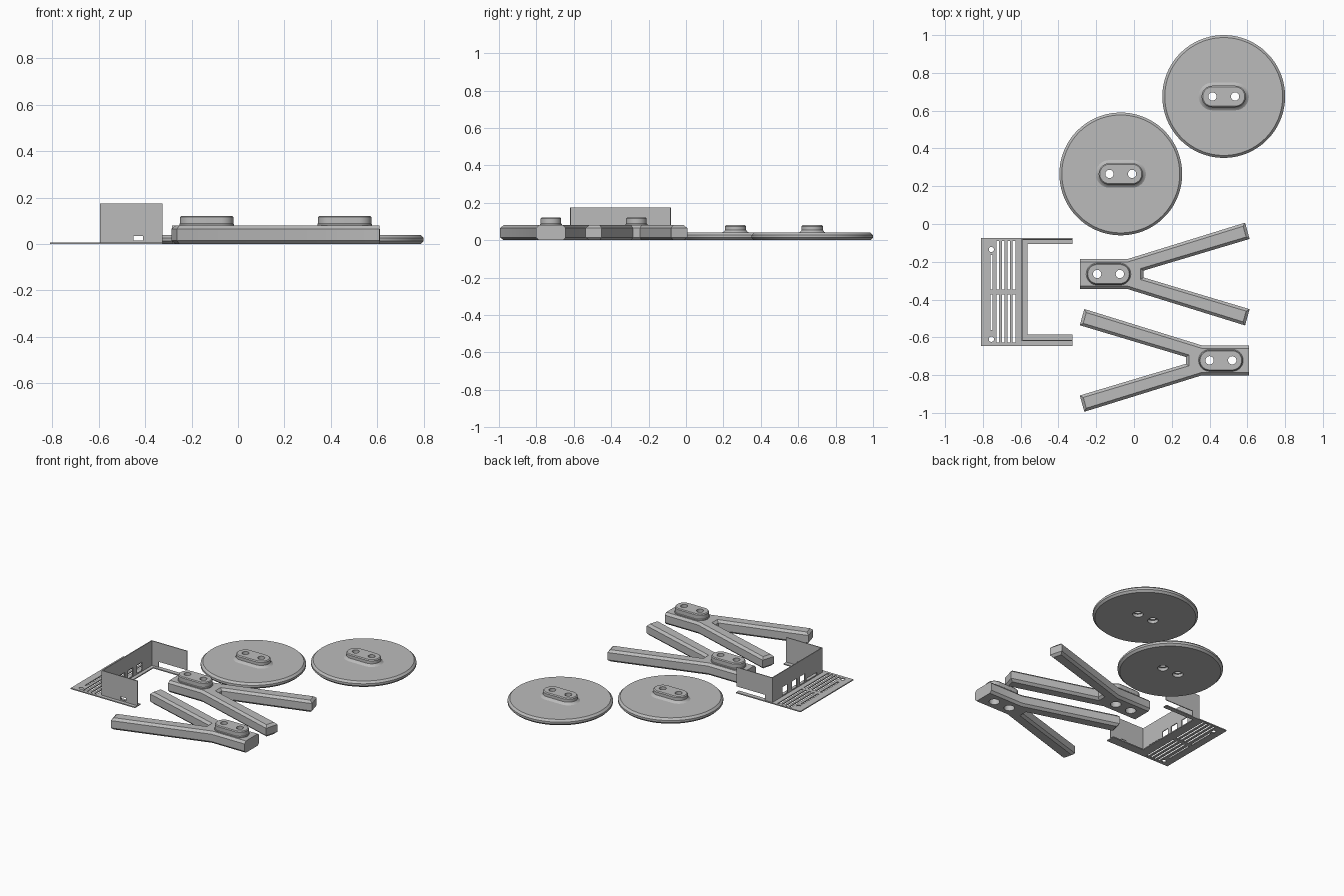
import bpy, bmesh, math

if "Cube" in bpy.data.objects:
    bpy.data.objects.remove(bpy.data.objects["Cube"])

grey = bpy.data.materials.new("plain grey")
grey.diffuse_color = (0.5, 0.5, 0.5, 1)
grey.use_nodes = True
grey.node_tree.nodes["Principled BSDF"].inputs["Base Color"].default_value = grey.diffuse_color


def finish(name, bm, smooth=False):
    bmesh.ops.recalc_face_normals(bm, faces=bm.faces)
    mesh = bpy.data.meshes.new(name)
    bm.to_mesh(mesh)
    bm.free()
    ob = bpy.data.objects.new(name, mesh)
    bpy.context.collection.objects.link(ob)
    mesh.materials.append(grey)
    if smooth:
        shade(ob)
    return ob


def activate(ob):
    bpy.ops.object.select_all(action='DESELECT')
    ob.select_set(True)
    bpy.context.view_layer.objects.active = ob


def shade(ob):
    activate(ob)
    bpy.ops.object.shade_smooth_by_angle(angle=math.radians(25))


def loft(name, rings):
    """Solid through rings of equal point count."""
    bm = bmesh.new()
    loops = [[bm.verts.new(p) for p in ring] for ring in rings]
    n = len(loops[0])
    for a, b in zip(loops, loops[1:]):
        for i in range(n):
            j = (i + 1) % n
            bm.faces.new((a[i], a[j], b[j], b[i]))
    bm.faces.new(loops[0])
    bm.faces.new(loops[-1])
    return finish(name, bm)


def oval(cx, cy, z, r, d=0.0, n=64):
    """Circle, or two half circles whose centres are 2d apart."""
    pts = []
    for i in range(n):
        a = 2 * math.pi * (i + 0.5) / n
        c = math.cos(a)
        pts.append((cx + r * c + math.copysign(d, c), cy + r * math.sin(a), z))
    return pts


def box(name, x0, x1, y0, y1, z0, z1):
    return loft(name, [[(x0, y0, z), (x1, y0, z), (x1, y1, z), (x0, y1, z)] for z in (z0, z1)])


def combine(ob, others, operation):
    for other in others:
        activate(ob)
        mod = ob.modifiers.new("combine", 'BOOLEAN')
        mod.operation = operation
        mod.solver = 'EXACT'
        mod.object = other
        bpy.ops.object.modifier_apply(modifier=mod.name)
        bpy.data.objects.remove(other)


def add_boss(ob, cx, cy, z, profile, recess):
    """Oval boss with two through holes, widened on the underside."""
    boss = loft("boss", [oval(cx, cy, z + h, r, 0.06) for r, h in profile])
    combine(ob, [boss], 'UNION')
    holes = []
    for s in (-1, 1):
        x = cx + s * 0.06
        holes.append(loft("hole", [oval(x, cy, h, 0.022, n=32) for h in (-0.1, 0.3)]))
        holes.append(loft("recess", [oval(x, cy, h, 0.033, n=32) for h in (-0.1, recess)]))
    combine(ob, holes, 'DIFFERENCE')
    shade(ob)


# Round foot discs with chamfered rim and flared boss
for name, cx, cy in (("back_disc", 0.475, 0.675), ("middle_disc", -0.07, 0.265)):
    disc = loft(name, [oval(cx, cy, z, r, n=96) for r, z in
                       ((0.312, 0.0), (0.325, 0.013), (0.325, 0.027), (0.312, 0.04))])
    add_boss(disc, cx, cy, 0.04, ((0.073, -0.01), (0.073, 0.0), (0.064, 0.005),
                                  (0.057, 0.014), (0.057, 0.034), (0.051, 0.04)), 0.02)

# Forked legs: half outline mirrored across the stem, chamfered except at the stem end
half = [(-0.285, 0.079), (-0.035, 0.079), (0.588, 0.272), (0.612, 0.186), (0.05, 0.018)]


def forked_leg(name, flip, cy):
    outline = half + [(x, -y) for x, y in reversed(half)]
    if flip:
        outline = [(0.325 - x, -y) for x, y in outline]
    end_x = outline[0][0]
    leg = loft(name, [[(x, cy + y, z) for x, y in outline] for z in (0.0, 0.08)])
    bm = bmesh.new()
    bm.from_mesh(leg.data)
    edges = [e for e in bm.edges
             if abs(e.verts[0].co.z - e.verts[1].co.z) < 1e-4
             and any(abs(v.co.x - end_x) > 1e-4 for v in e.verts)]
    bmesh.ops.bevel(bm, geom=edges, offset=0.015, segments=1, affect='EDGES')
    bm.to_mesh(leg.data)
    bm.free()
    add_boss(leg, 0.46 if flip else -0.135, cy, 0.08,
             ((0.058, -0.02), (0.058, 0.006), (0.055, 0.009), (0.055, 0.036), (0.05, 0.042)), 0.045)


forked_leg("upper_forked_leg", False, -0.265)
forked_leg("lower_forked_leg", True, -0.722)

# Bracket floor: vented plate with a U shaped flange
T = 0.007
floor = box("bracket_floor", -0.81, -0.565, -0.645, -0.075, 0, T)
strips = [box("strip", -0.58, -0.325, y0, y1, 0, T) for y0, y1 in ((-0.105, -0.075), (-0.645, -0.585))]
combine(floor, strips, 'UNION')
cuts = []
for x in (-0.722, -0.693, -0.664, -0.635):
    for y0, y1 in ((-0.347, -0.09), (-0.627, -0.373)):
        cuts.append(box("slot", x - 0.007, x + 0.007, y0, y1, -0.1, 0.1))
for y0, y1 in ((-0.347, -0.165), (-0.56, -0.373)):
    cuts.append(box("slot", -0.761, -0.749, y0, y1, -0.1, 0.1))
for y in (-0.135, -0.61):
    cuts.append(loft("screw_hole", [oval(-0.755, y, z, 0.014, n=24) for z in (-0.1, 0.1)]))
combine(floor, cuts, 'DIFFERENCE')

# Bracket rear wall with three windows and a low slot
wall = box("bracket_rear_wall", -0.595, -0.589, -0.62, -0.08, 0, 0.175)
windows = [box("window", -0.7, -0.5, y0, y1, z0, z1) for y0, y1, z0, z1 in
           ((-0.245, -0.19, 0.012, 0.07), (-0.345, -0.29, 0.012, 0.07),
            (-0.43, -0.375, 0.012, 0.07), (-0.56, -0.45, 0.012, 0.03))]
combine(wall, windows, 'DIFFERENCE')

# Bracket side walls: one with a small window, one cut away above the flange
front_wall = box("bracket_front_wall", -0.595, -0.325, -0.62, -0.614, 0, 0.175)
combine(front_wall, [box("window", -0.45, -0.41, -0.7, -0.5, 0.016, 0.035)], 'DIFFERENCE')
back_wall = box("bracket_back_wall", -0.595, -0.325, -0.086, -0.08, 0, 0.175)
combine(back_wall, [box("notch", -0.54, -0.2, -0.2, 0.0, T, 0.045)], 'DIFFERENCE')
